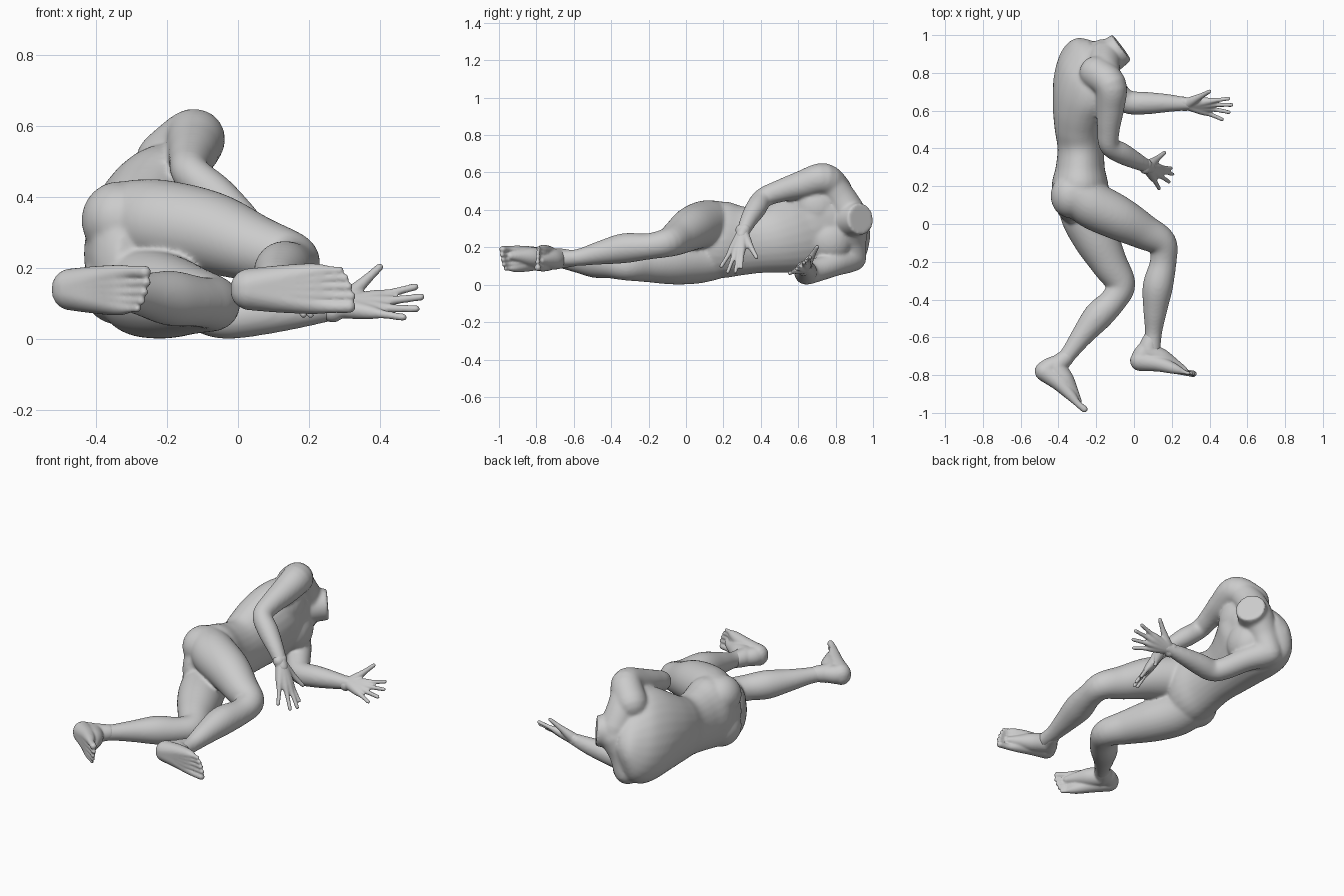
import bpy, bmesh, math
from mathutils import Vector, Matrix

SIDES = 28


def spline(P, steps=5):
    """Catmull-Rom through rows of numbers."""
    out = []
    for i in range(len(P) - 1):
        rows = zip(P[max(i - 1, 0)], P[i], P[i + 1], P[min(i + 2, len(P) - 1)])
        rows = list(rows)
        for k in range(steps):
            t = k / steps
            out.append([0.5 * (2 * b + (c - a) * t + (2 * a - 5 * b + 4 * c - d) * t ** 2
                               + (3 * b - a - 3 * c + d) * t ** 3) for a, b, c, d in rows])
    return out + [list(P[-1])]


def skin_rings(bm, rings):
    """Bridge (centre, U, V) ellipses into one closed shell."""
    loops = []
    for c, u, v in rings:
        loops.append([bm.verts.new(c + u * math.cos(a) + v * math.sin(a))
                      for a in (2 * math.pi * i / SIDES for i in range(SIDES))])
    faces = [bm.faces.new(loops[0]), bm.faces.new(loops[-1])]
    for a, b in zip(loops, loops[1:]):
        for i in range(SIDES):
            j = (i + 1) % SIDES
            faces.append(bm.faces.new((a[i], a[j], b[j], b[i])))
    bmesh.ops.recalc_face_normals(bm, faces=faces)


def tube(bm, pts, flat_end=False):
    """Round limb through (x, y, z, radius) points, with domed ends."""
    path = [Vector(p) for p in spline(pts)]
    n = len(path)
    rings, u = [], None
    for i, p in enumerate(path):
        t = (path[min(i + 1, n - 1)] - path[max(i - 1, 0)]).to_3d().normalized()
        u = t.orthogonal().normalized() if u is None else (u - t * u.dot(t)).normalized()
        v, c, r = t.cross(u), p.to_3d(), p.w
        ring = [(c, u * r, v * r)]
        dome = [(c + t * r * math.sin(a), u * r * math.cos(a), v * r * math.cos(a))
                for a in (0.4, 0.8, 1.15, 1.45)]
        if i == 0:
            ring = [(c - (d[0] - c), d[1], d[2]) for d in reversed(dome)] + ring
        if i == n - 1 and not flat_end:
            ring += dome
        rings += ring
    skin_rings(bm, rings)


def ball(bm, c, size):
    bmesh.ops.create_uvsphere(bm, u_segments=24, v_segments=14, radius=1,
                              matrix=Matrix.Translation(c) @ Matrix.Diagonal((*size, 1)))


def finish(name, bm, voxel, smooth):
    """Fuse the shells into one smooth skin."""
    me = bpy.data.meshes.new(name)
    bm.to_mesh(me)
    bm.free()
    ob = bpy.data.objects.new(name, me)
    bpy.context.collection.objects.link(ob)
    m = ob.modifiers.new("fuse", 'REMESH')
    m.mode = 'VOXEL'
    m.voxel_size = voxel
    m.use_smooth_shade = True
    s = ob.modifiers.new("soften", 'SMOOTH')
    s.factor, s.iterations = 0.5, smooth


# Torso, lying on its left side with the chest towards +x: centre, half width, half depth
body = bmesh.new()
torso = spline([
    (-.28, .02, .23, 0, .02, .10, .06, .02, 0),
    (-.28, .09, .235, 0, .02, .185, .125, .03, 0),
    (-.285, .20, .24, 0, .01, .205, .15, 0, 0),
    (-.285, .30, .235, 0, 0, .185, .13, 0, 0),
    (-.28, .40, .235, 0, -.01, .172, .125, 0, 0),
    (-.28, .50, .25, 0, -.04, .185, .14, 0, 0),
    (-.27, .61, .275, .01, -.07, .21, .16, -.01, 0),
    (-.255, .71, .30, .03, -.09, .235, .17, -.03, 0),
    (-.245, .79, .315, .04, -.09, .235, .155, -.05, 0),
    (-.225, .85, .325, .04, -.09, .20, .135, -.06, 0),
    (-.205, .90, .34, .03, -.06, .12, .10, -.06, 0),
    (-.19, .925, .345, .01, -.03, .06, .05, -.04, 0)])
skin_rings(body, [(Vector(r[:3]), Vector(r[3:6]), Vector(r[6:])) for r in torso])
# Neck stump with the slopes from both shoulders
tube(body, [(-.23, .82, .33, .11), (-.14, .88, .345, .093), (-.065, .935, .352, .085)], True)
tube(body, [(-.135, .75, .565, .075), (-.16, .82, .47, .085), (-.155, .88, .37, .09)])
tube(body, [(-.24, .89, .145, .075), (-.21, .885, .24, .08), (-.16, .89, .33, .09)])
# Chest and buttocks
for z, y in ((.42, .70), (.24, .77)):
    ball(body, (-.165, y, z), (.09, .12, .125))
for z in (.335, .15):
    ball(body, (-.335, .15, z), (.107, .12, .11))

# Right arm (upper)
tube(body, [(-.20, .80, .50, .09), (-.125, .735, .565, .086), (-.125, .62, .535, .075),
            (-.135, .50, .50, .06), (-.13, .415, .465, .054), (-.06, .372, .405, .056),
            (.02, .33, .335, .044), (.085, .297, .262, .032)])
# Left arm (under the body)
tube(body, [(-.25, .84, .20, .085), (-.24, .88, .15, .08), (-.16, .80, .115, .068),
            (-.085, .69, .075, .063), (-.03, .645, .062, .062), (.06, .64, .07, .06),
            (.18, .64, .08, .048), (.30, .635, .092, .032)])
# Right leg
tube(body, [(-.30, .16, .335, .115), (-.22, .10, .325, .125), (-.08, .03, .30, .117),
            (.05, -.04, .255, .095), (.148, -.10, .225, .078), (.155, -.20, .205, .07),
            (.126, -.33, .195, .08), (.112, -.46, .17, .063), (.103, -.58, .145, .045),
            (.095, -.68, .14, .045)])
# Left leg
tube(body, [(-.29, .15, .14, .115), (-.265, .05, .13, .125), (-.20, -.08, .12, .119),
            (-.13, -.21, .11, .097), (-.07, -.32, .10, .078), (-.11, -.405, .105, .071),
            (-.19, -.487, .115, .078), (-.27, -.585, .125, .06), (-.34, -.68, .135, .045),
            (-.395, -.75, .14, .044)])
finish("torso_arms_and_legs", body, .008, 14)


def hand(name, wrist, tips, thumb):
    """Finger tubes fan out from the wrist and fuse into the palm."""
    bm = bmesh.new()
    w = Vector(wrist)
    for tip, radii in [(t, (.032, .027, .021, .0125, .0105)) for t in tips] + \
                      [(thumb, (.032, .026, .019, .0145, .011))]:
        d = Vector(tip) - w
        tube(bm, [(*(w + d * k), r) for k, r in zip((-.1, .22, .46, .66, .96), radii)])
    finish(name, bm, .0055, 5)


hand("right_hand", (.07, .303, .278),
     [(.20, .295, .085), (.21, .262, .06), (.19, .22, .06), (.135, .183, .09)], (.165, .38, .14))
hand("left_hand", (.28, .635, .09),
     [(.51, .665, .15), (.527, .63, .12), (.512, .59, .085), (.475, .55, .06)], (.405, .705, .208))


def foot(name, heel, along, side):
    """Heel-to-toe tubes; side is the z direction of the little toe."""
    f = Vector((*along, 0)).normalized()
    d = Vector((-f.y, f.x, 0))
    bm = bmesh.new()

    def at(s, h, w, r):
        return (*(Vector(heel) + f * s + d * h + Vector((0, 0, side * w))), r)

    tube(bm, [at(.09, .17, 0, .044), at(.085, .10, 0, .054), at(.16, .068, -.008, .052),
              at(.23, .043, -.012, .034), at(.28, .025, -.012, .02)])
    tube(bm, [at(.08, .13, 0, .044), at(.055, .08, 0, .052), at(.045, .045, 0, .052)])
    for w, length, r in ((-.049, .332, .018), (-.019, .338, .0125), (.008, .330, .012),
                         (.032, .320, .0115), (.054, .305, .011)):
        tube(bm, [at(.045, .046, w * .1, .054), at(.14, .042, w * .5, .042),
                  at(.23, .026, w * .85, .028), at(.285, .014, w, r), at(length, .011, w, r)])
    finish(name, bm, .0055, 5)


foot("right_foot", (-.017, -.765, .14), (.34, -.04), 1)
foot("left_foot", (-.535, -.79, .14), (.28, -.21), -1)
